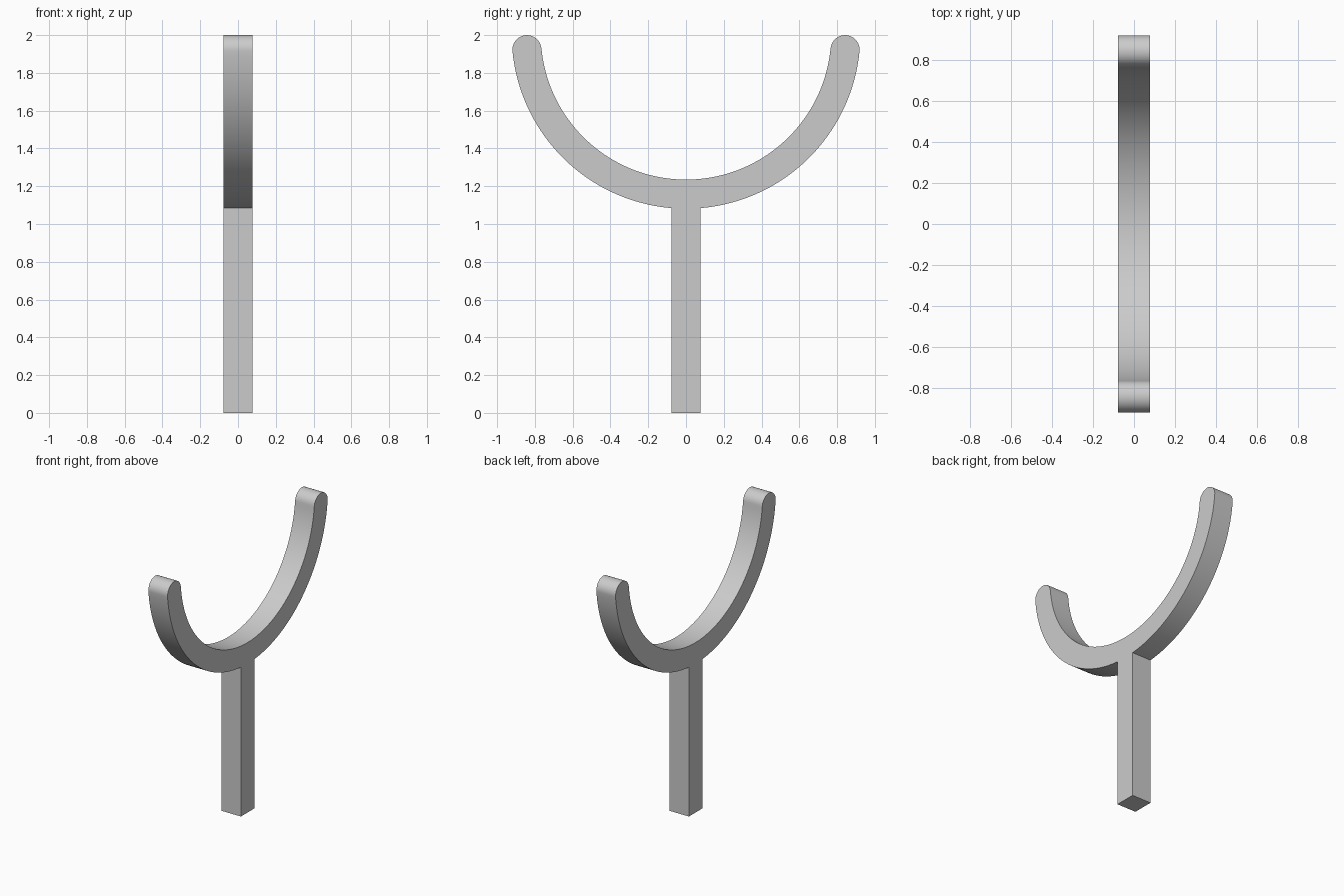
import bpy, bmesh
from math import sin, cos, pi, radians, asin

if "Cube" in bpy.data.objects:
    bpy.data.objects.remove(bpy.data.objects["Cube"], do_unlink=True)

HALF = 0.077              # half thickness of every bar
CENTRE_Z, RADIUS = 2.004, 0.846
TIP = radians(5.5)        # the arc stops this far below horizontal


def arc(cy, cz, r, start, end, steps):
    """Points along a circular arc in the YZ plane."""
    angles = [start + (end - start) * i / steps for i in range(steps + 1)]
    return [(cy + r * cos(a), cz + r * sin(a)) for a in angles]


# Right half of the outline: stem, outer curve, rounded tip, inner curve
outer = RADIUS + HALF
join = -pi / 2 + asin(HALF / outer)
tip_y, tip_z = RADIUS * cos(TIP), CENTRE_Z - RADIUS * sin(TIP)
half = [(HALF, 0)]
half += arc(0, CENTRE_Z, outer, join, -TIP, 40)
half += arc(tip_y, tip_z, HALF, -TIP, pi - TIP, 20)[1:]
half += arc(0, CENTRE_Z, RADIUS - HALF, -TIP, -pi / 2, 40)[1:]

# Mirror it and extrude across the width
outline = half + [(-y, z) for y, z in reversed(half[:-1])]
bm = bmesh.new()
face = bm.faces.new([bm.verts.new((-HALF, y, z)) for y, z in outline])
grown = bmesh.ops.extrude_face_region(bm, geom=[face])["geom"]
moved = [g for g in grown if isinstance(g, bmesh.types.BMVert)]
bmesh.ops.translate(bm, verts=moved, vec=(2 * HALF, 0, 0))
bmesh.ops.recalc_face_normals(bm, faces=bm.faces)

mesh = bpy.data.meshes.new("forked_support")
bm.to_mesh(mesh)
bm.free()
support = bpy.data.objects.new("forked_support", mesh)
bpy.context.collection.objects.link(support)

# Plain grey finish
grey = bpy.data.materials.new("light_grey")
grey.use_nodes = True
grey.diffuse_color = (0.6, 0.6, 0.6, 1)
grey.node_tree.nodes["Principled BSDF"].inputs["Base Color"].default_value = (0.6, 0.6, 0.6, 1)
mesh.materials.append(grey)

# Smooth curves with crisp edges
bpy.ops.object.select_all(action="DESELECT")
support.select_set(True)
bpy.context.view_layer.objects.active = support
bpy.ops.object.shade_smooth_by_angle(angle=radians(30))
